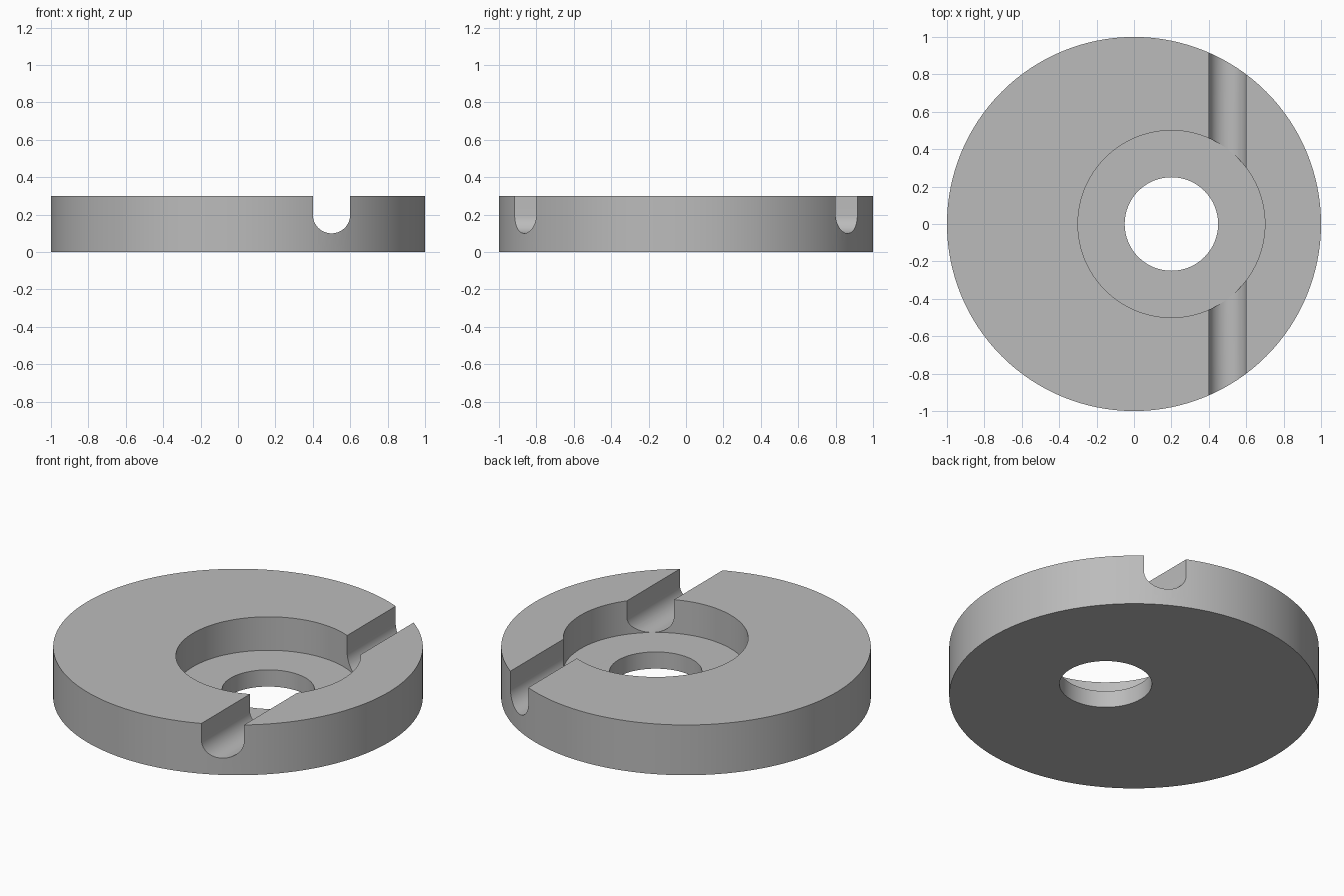
import bpy
import math
from mathutils import Matrix

cube = bpy.data.objects.get("Cube")
if cube:
    bpy.data.objects.remove(cube, do_unlink=True)

HEIGHT = 0.3
FLOOR = 0.1

# Material
grey = bpy.data.materials.new("plain grey")
grey.use_nodes = True
colour = (0.5, 0.5, 0.5, 1)
grey.diffuse_color = colour
grey.node_tree.nodes["Principled BSDF"].inputs["Base Color"].default_value = colour


def prism(name, outline, direction, start, end):
    """Extrude a flat outline along z, or along y for an (x, z) outline."""
    n = len(outline)
    verts = [(a, b, h) for h in (start, end) for a, b in outline]
    faces = [tuple(reversed(range(n))), tuple(range(n, 2 * n))]
    faces += [(i, (i + 1) % n, n + (i + 1) % n, n + i) for i in range(n)]
    mesh = bpy.data.meshes.new(name)
    mesh.from_pydata(verts, [], faces)
    if direction == "y":
        mesh.transform(Matrix.Rotation(math.pi / 2, 4, "X"))
    mesh.materials.append(grey)
    obj = bpy.data.objects.new(name, mesh)
    bpy.context.collection.objects.link(obj)
    return obj


def arc(cx, cy, radius, count, first=0.0, sweep=2 * math.pi, closed=True):
    steps = count if closed else count - 1
    return [(cx + radius * math.cos(first + sweep * i / steps),
             cy + radius * math.sin(first + sweep * i / steps)) for i in range(count)]


# Round plate
disc = prism("disc", arc(0, 0, 1, 128), "z", 0, HEIGHT)

# Off-centre stepped bore and round-bottomed cross groove
groove = [(0.6, 0.5)] + [(0.4, 0.5)] + arc(0.5, 0.2, 0.1, 33, math.pi, math.pi, False)
cutters = [
    prism("counterbore_cutter", arc(0.2, 0, 0.5, 96), "z", FLOOR, 0.6),
    prism("hole_cutter", arc(0.2, 0, 0.25, 64), "z", -0.2, 0.5),
    prism("groove_cutter", groove, "y", -1.2, 1.2),
]

bpy.ops.object.select_all(action="DESELECT")
disc.select_set(True)
bpy.context.view_layer.objects.active = disc
for cutter in cutters:
    cutter.hide_render = True
    cut = disc.modifiers.new(cutter.name, "BOOLEAN")
    cut.operation = "DIFFERENCE"
    cut.solver = "EXACT"
    cut.object = cutter
    bpy.ops.object.modifier_apply(modifier=cut.name)
    bpy.data.objects.remove(cutter, do_unlink=True)

bpy.ops.object.shade_smooth_by_angle(angle=math.radians(30))
